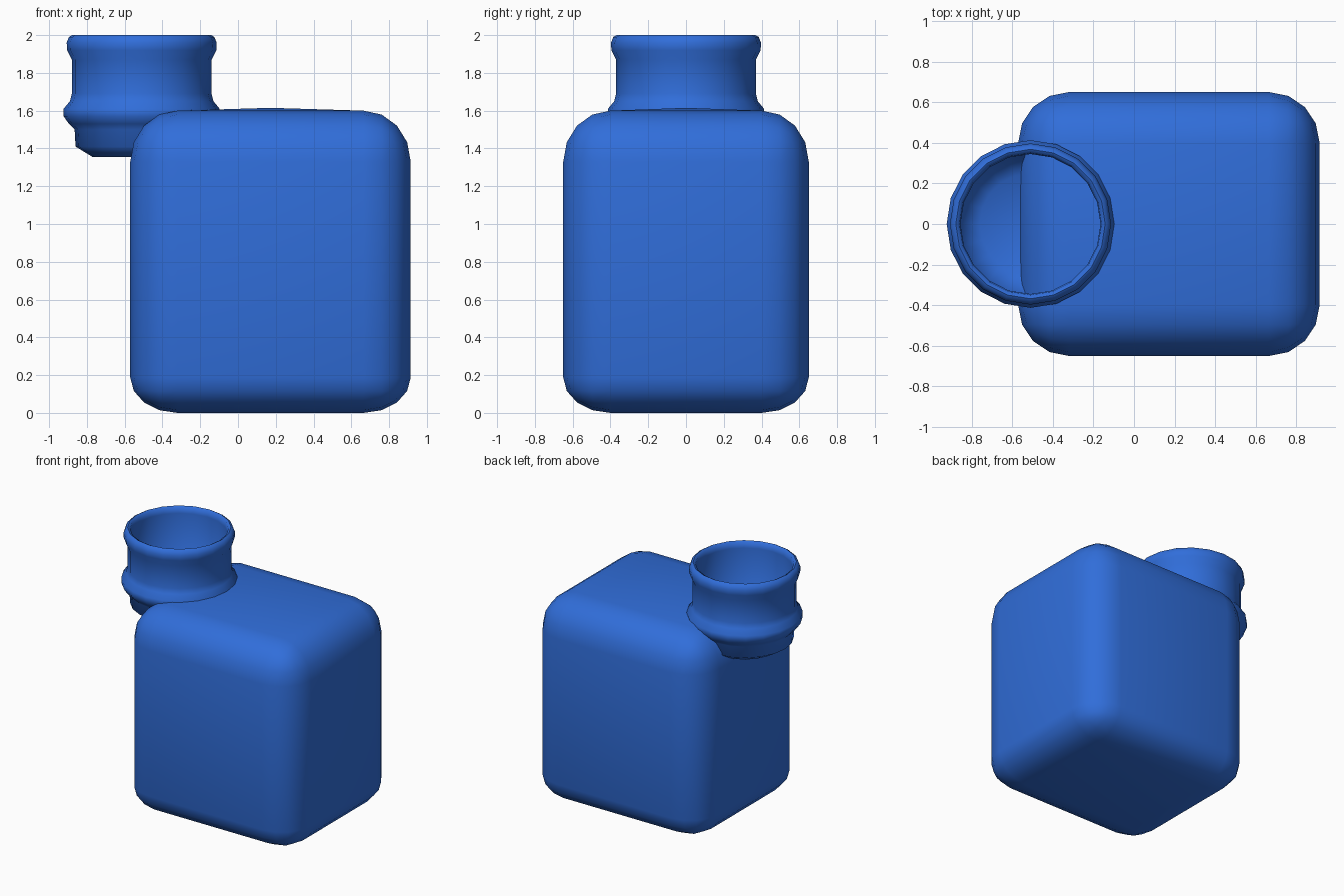
import bpy, bmesh, math
from mathutils import Vector

cube = bpy.data.objects.get("Cube")
if cube:
    bpy.data.objects.remove(cube, do_unlink=True)

COLOUR = (0.03, 0.155, 0.70, 1)
blue = bpy.data.materials.new("glossy_blue")
blue.use_nodes = True
blue.diffuse_color = COLOUR
blue.node_tree.nodes["Principled BSDF"].inputs["Base Color"].default_value = COLOUR


def finish(bm, name, angle):
    """Turn a bmesh into a smooth-shaded blue object."""
    bmesh.ops.recalc_face_normals(bm, faces=bm.faces)
    mesh = bpy.data.meshes.new(name)
    bm.to_mesh(mesh)
    bm.free()
    mesh.materials.append(blue)
    obj = bpy.data.objects.new(name, mesh)
    bpy.context.collection.objects.link(obj)
    bpy.ops.object.select_all(action="DESELECT")
    obj.select_set(True)
    bpy.context.view_layer.objects.active = obj
    bpy.ops.object.shade_smooth_by_angle(angle=math.radians(angle))
    return obj


# Body: rounded box with a flatter base curve and a slightly domed top
WIDTH, DEPTH, HEIGHT, RADIUS = 1.485, 1.30, 1.60, 0.25
bm = bmesh.new()
bmesh.ops.create_cube(bm, size=1)
for v in bm.verts:
    v.co = Vector((v.co.x * WIDTH, v.co.y * DEPTH, (v.co.z + 0.5) * HEIGHT))
bmesh.ops.bevel(bm, geom=bm.edges[:], offset=RADIUS, offset_type="OFFSET",
                segments=4, profile=0.5, affect="EDGES")
for v in bm.verts:
    if v.co.z < RADIUS + 0.001:
        v.co.z *= 0.75
    elif v.co.z > HEIGHT - RADIUS - 0.001:
        v.co.z = HEIGHT - (HEIGHT - v.co.z) * 1.08
    v.co.x += 0.172
bm.faces.ensure_lookup_table()
big = sorted(bm.faces, key=lambda f: f.calc_area())[-6:]
top = max(big, key=lambda f: f.calc_center_median().z)
poked = bmesh.ops.poke(bm, faces=[top])
poked["verts"][0].co.z += 0.015
finish(bm, "jar_body", 60)

# Spout: turned profile with a rolled rim, a flange and a closed floor
SIDES = 20
PROFILE = [(0, 1.355), (0.26, 1.355), (0.35, 1.41), (0.355, 1.50),
           (0.385, 1.53), (0.413, 1.57), (0.413, 1.61), (0.38, 1.65),
           (0.37, 1.69), (0.37, 1.87), (0.395, 1.92), (0.397, 1.96),
           (0.385, 1.99), (0.368, 2.0), (0.35, 1.99), (0.345, 1.95),
           (0.345, 1.46), (0.25, 1.40), (0, 1.39)]
bm = bmesh.new()
verts = [bm.verts.new((r, 0, z)) for r, z in PROFILE]
edges = [bm.edges.new(pair) for pair in zip(verts, verts[1:])]
bmesh.ops.spin(bm, geom=verts + edges, cent=(0, 0, 0), axis=(0, 0, 1),
               angle=math.tau, steps=SIDES, use_merge=False)
bmesh.ops.remove_doubles(bm, verts=bm.verts[:], dist=0.0005)
spout = finish(bm, "spout", 58)
spout.location.x = -0.51
